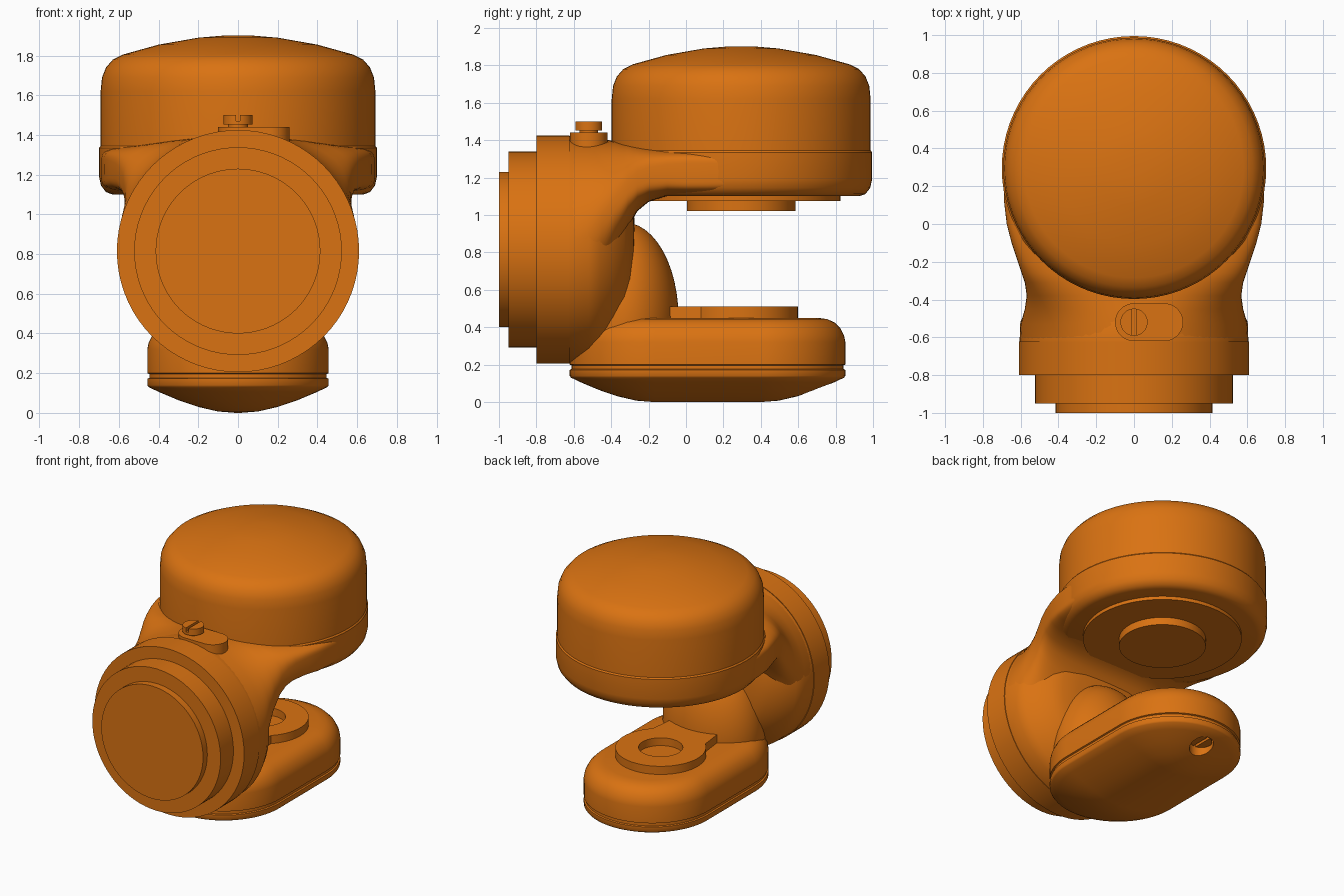
import bpy, bmesh, math
from mathutils import Vector

cube = bpy.data.objects.get("Cube")
if cube:
    bpy.data.objects.remove(cube, do_unlink=True)

# Single painted finish
paint = bpy.data.materials.new("orange_paint")
paint.use_nodes = True
ORANGE = (0.70, 0.17, 0.006, 1.0)
paint.diffuse_color = ORANGE
paint.node_tree.nodes["Principled BSDF"].inputs["Base Color"].default_value = ORANGE
SEG = 72


def smooth(ob, angle=35):
    bpy.ops.object.select_all(action='DESELECT')
    ob.select_set(True)
    bpy.context.view_layer.objects.active = ob
    bpy.ops.object.shade_smooth_by_angle(angle=math.radians(angle))


def loft(name, rings):
    """Skin a stack of equal-length point rings and cap both ends."""
    bm = bmesh.new()
    vs = [[bm.verts.new(p) for p in ring] for ring in rings]
    n = len(rings[0])
    for a, b in zip(vs, vs[1:]):
        for i in range(n):
            j = (i + 1) % n
            bm.faces.new((a[i], a[j], b[j], b[i]))
    bm.faces.new(vs[0])
    bm.faces.new(vs[-1])
    bmesh.ops.recalc_face_normals(bm, faces=bm.faces)
    me = bpy.data.meshes.new(name)
    bm.to_mesh(me)
    bm.free()
    me.materials.append(paint)
    ob = bpy.data.objects.new(name, me)
    bpy.context.collection.objects.link(ob)
    smooth(ob)
    return ob


def angles(n=SEG):
    return [2 * math.pi * i / n for i in range(n)]


def revolve_z(name, profile, x, y):
    """profile: (radius, z)"""
    return loft(name, [[(x + r * math.cos(a), y + r * math.sin(a), z)
                        for a in angles()] for r, z in profile])


def revolve_y(name, profile, z):
    """profile: (y, radius)"""
    return loft(name, [[(r * math.cos(a), y, z + r * math.sin(a))
                        for a in angles()] for y, r in profile])


def prism(name, outline, z0, z1):
    return loft(name, [[(x, y, z) for x, y in outline] for z in (z0, z1)])


def stadium(r, lo, hi):
    """Capsule outline along y from centre lo to centre hi."""
    half = [math.pi * i / 32 for i in range(33)]
    return ([(r * math.cos(a), hi + r * math.sin(a)) for a in half] +
            [(-r * math.cos(a), lo - r * math.sin(a)) for a in half])


def slotted_screw(name, x, y, r, z0, z1, slot):
    """Two half discs separated by a slot, on a thin base disc."""
    zm = z0 + (z1 - z0) * 0.4
    revolve_z(name + "_base", [(r, z0), (r, zm)], x, y)
    a0 = math.acos(slot / r)
    for side, tag in ((1, "left"), (-1, "right")):
        arc = [-a0 + 2 * a0 * i / 24 for i in range(25)]
        prism(f"{name}_half_{tag}", [(x + side * r * math.cos(a), y + r * math.sin(a))
                                     for a in arc], zm, z1)


# Upper head: domed cover over a slightly wider base
HEAD_Y = 0.295
revolve_z("head_cover", [(0.692, 1.32), (0.692, 1.62), (0.685, 1.69), (0.665, 1.74),
                         (0.63, 1.78), (0.58, 1.805), (0.40, 1.855), (0.20, 1.89),
                         (0.08, 1.90), (0.01, 1.90)], 0, HEAD_Y)
revolve_z("head_base", [(0.01, 1.10), (0.63, 1.10), (0.665, 1.112), (0.69, 1.145),
                        (0.70, 1.19), (0.70, 1.335), (0.692, 1.345)], 0, HEAD_Y)
revolve_z("head_under_plate", [(0.53, 1.075), (0.53, 1.11)], 0, HEAD_Y)
revolve_z("head_under_disc", [(0.29, 1.02), (0.29, 1.08)], 0, HEAD_Y)

# Front barrel with stepped caps and a rounded back
AXIS_Z = 0.815
revolve_y("barrel_flange", [(-0.80, 0.61), (-0.622, 0.61)], AXIS_Z)
revolve_y("barrel_step", [(-0.95, 0.523), (-0.79, 0.523)], AXIS_Z)
revolve_y("barrel_cap", [(-1.0, 0.415), (-0.94, 0.415)], AXIS_Z)
revolve_y("barrel_body", [(-0.63, 0.606), (-0.52, 0.602), (-0.46, 0.575), (-0.39, 0.51),
                          (-0.33, 0.44), (-0.30, 0.37), (-0.28, 0.25), (-0.27, 0.01)], AXIS_Z)

# Neck sweeping from the barrel to the head: (y, half width, z low, z high, squareness)
neck = [(-0.61, 0.604, 0.215, 1.418, 2.0), (-0.53, 0.600, 0.30, 1.415, 2.05),
        (-0.45, 0.578, 0.52, 1.405, 2.2), (-0.38, 0.568, 0.74, 1.395, 2.5),
        (-0.31, 0.578, 0.93, 1.385, 3.0), (-0.26, 0.595, 1.02, 1.375, 3.4),
        (-0.20, 0.615, 1.07, 1.365, 4.0), (-0.10, 0.648, 1.10, 1.355, 5.0),
        (0.0, 0.674, 1.105, 1.35, 6.0), (0.12, 0.688, 1.105, 1.35, 6.0),
        (0.28, 0.692, 1.11, 1.345, 6.0)]


def bulge(v, n):
    return math.copysign(abs(v) ** (2 / n), v)


loft("neck", [[(w * bulge(math.cos(a), n), y,
                (lo + hi) / 2 + (hi - lo) / 2 * bulge(math.sin(a), n))
               for a in angles(96)] for y, w, lo, hi, n in neck])

# Adjuster boss and slotted screw on top of the barrel
prism("adjuster_boss", [(y, x - 0.52) for x, y in stadium(0.10, 0.0, 0.16)], 1.33, 1.44)
revolve_z("adjuster_shank", [(0.05, 1.43), (0.05, 1.46)], 0, -0.52)
slotted_screw("adjuster_screw", 0, -0.52, 0.072, 1.452, 1.50, 0.010)

# Lower arm: capsule plan, crowned underside, seam groove, rounded top
lower = [(0.01, 0.0), (0.10, 0.007), (0.20, 0.03), (0.30, 0.064), (0.40, 0.106), (0.45, 0.13),
         (0.457, 0.14), (0.457, 0.172), (0.447, 0.176), (0.447, 0.196), (0.457, 0.20),
         (0.457, 0.32), (0.45, 0.355), (0.43, 0.395), (0.40, 0.425), (0.36, 0.443),
         (0.31, 0.45), (0.01, 0.45)]
arm = loft("lower_arm", [[(x, y, z) for x, y in stadium(r, -0.165, 0.395)] for r, z in lower])

# Screw recess in the underside
cutter = revolve_z("recess_cutter", [(0.08, -0.1), (0.08, 0.15)], 0, 0.70)
cutter.hide_render = True
mod = arm.modifiers.new("recess", 'BOOLEAN')
mod.operation = 'DIFFERENCE'
mod.solver = 'EXACT'
mod.object = cutter
bpy.context.view_layer.objects.active = arm
bpy.ops.object.modifier_apply(modifier=mod.name)
bpy.data.objects.remove(cutter, do_unlink=True)
smooth(arm)
# Slotted screw facing down inside the recess
slotted_screw("recess_screw", 0, 0.70, 0.072, 0.155, 0.10, 0.010)

# Rounded gusset joining the barrel to the lower arm
gusset = []
for i in range(1, 24):
    t = math.pi * i / 24
    gusset.append([(0.37 * math.sin(t) * math.cos(a),
                    -0.33 + 0.29 * math.sin(t) * math.sin(a),
                    0.45 - 0.51 * math.cos(t)) for a in angles()])
# keep only the half above the arm
loft("gusset", gusset[9:])

# Raised pad with a round socket and a square front tongue
PAD_Y = 0.295


def pad_outline(z):
    pts = []
    for a in angles():
        x, y = 0.303 * math.cos(a), 0.303 * math.sin(a)
        if y < 0 and abs(x) < 0.2:
            y = -0.38
        pts.append((x, PAD_Y + y, z))
    return pts


def socket(z):
    return [(0.148 * math.cos(a), PAD_Y + 0.148 * math.sin(a), z) for a in angles()]


loft("socket_pad", [pad_outline(0.44), pad_outline(0.51), socket(0.51), socket(0.453)])
